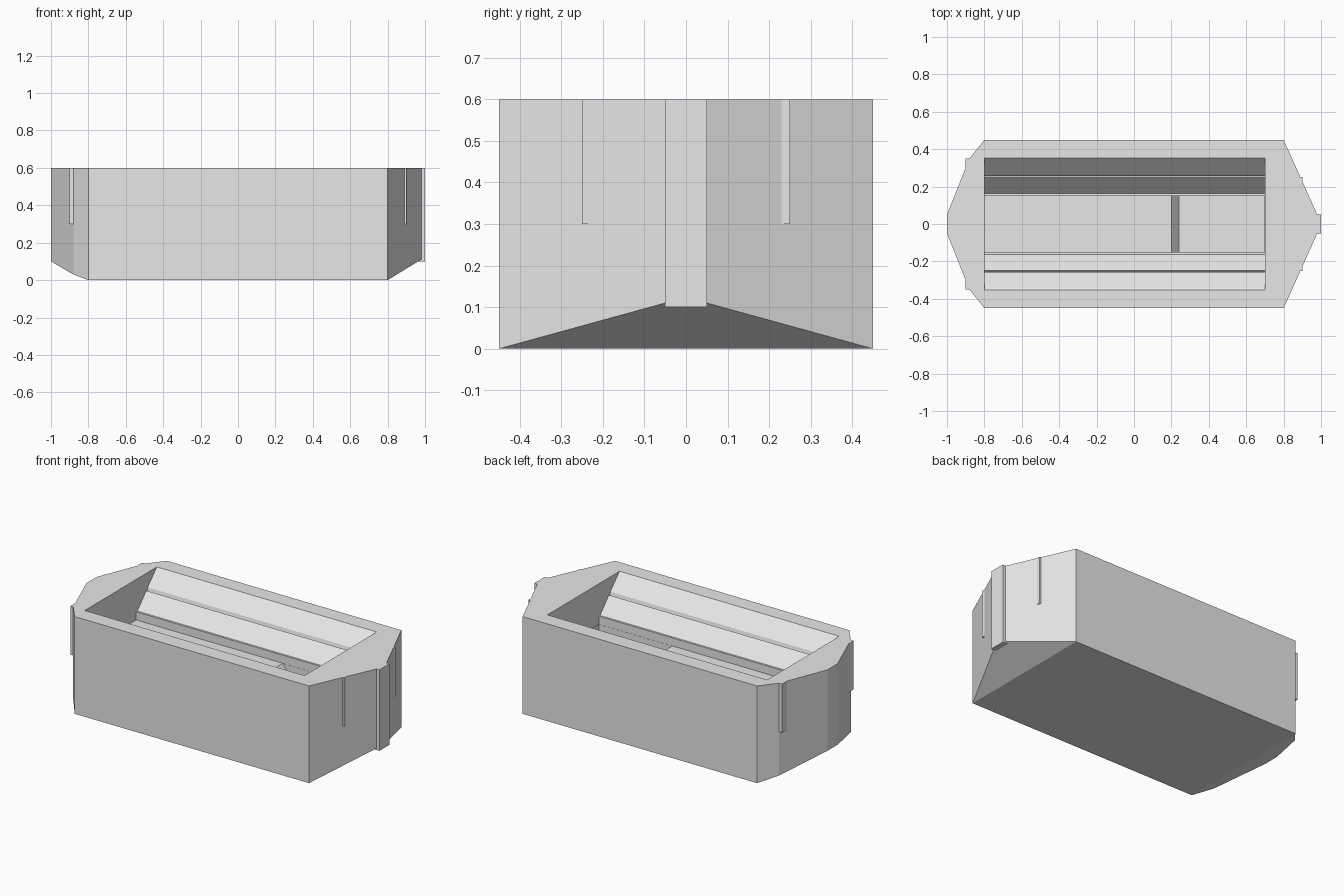
import bpy
import bmesh
from mathutils import Vector

cube = bpy.data.objects.get("Cube")
if cube:
    bpy.data.objects.remove(cube, do_unlink=True)

TOP = 0.6

grey = bpy.data.materials.new("plain grey")
grey.use_nodes = True
grey.diffuse_color = (0.8, 0.8, 0.8, 1)
grey.node_tree.nodes["Principled BSDF"].inputs["Base Color"].default_value = (0.8, 0.8, 0.8, 1)


def finish(name, bm):
    bmesh.ops.recalc_face_normals(bm, faces=bm.faces)
    mesh = bpy.data.meshes.new(name)
    bm.to_mesh(mesh)
    bm.free()
    mesh.materials.append(grey)
    obj = bpy.data.objects.new(name, mesh)
    bpy.context.collection.objects.link(obj)
    return obj


def prism(name, points, offset):
    """Extrude a closed outline of 3D points along an offset."""
    bm = bmesh.new()
    face = bm.faces.new([bm.verts.new(p) for p in points])
    ext = bmesh.ops.extrude_face_region(bm, geom=[face])
    verts = [v for v in ext["geom"] if isinstance(v, bmesh.types.BMVert)]
    bmesh.ops.translate(bm, verts=verts, vec=Vector(offset))
    return finish(name, bm)


def block(name, x0, x1, y0, y1, z0, z1):
    return prism(name, [(x0, y0, z0), (x1, y0, z0), (x1, y1, z0), (x0, y1, z0)], (0, 0, z1 - z0))


def cut(target, cutter):
    mod = target.modifiers.new("cut", "BOOLEAN")
    mod.operation = "DIFFERENCE"
    mod.solver = "EXACT"
    mod.object = cutter
    bpy.context.view_layer.objects.active = target
    bpy.ops.object.modifier_apply(modifier=mod.name)
    bpy.data.objects.remove(cutter, do_unlink=True)


# Hull: symmetric stations of x, half width and underside height
stations = [(-1, 0.05, 0.1), (-0.88, 0.35, 0.03), (-0.8, 0.45, 0),
            (0.8, 0.45, 0), (0.98, 0.05, 0.11)]
bm = bmesh.new()
rings = [[bm.verts.new(p) for p in ((x, -w, z), (x, w, z), (x, w, TOP), (x, -w, TOP))]
         for x, w, z in stations]
for a, b in zip(rings, rings[1:]):
    for i in range(4):
        j = (i + 1) % 4
        bm.faces.new((a[i], a[j], b[j], b[i]))
bm.faces.new(rings[0])
bm.faces.new(rings[-1])
hull = finish("hull", bm)

# Trough with sloping, grooved sides and a small ledge above the floor
half = [(0.15, 0.35), (0.15, 0.4), (0.162, 0.4), (0.248, 0.493), (0.256, 0.485),
        (0.262, 0.508), (0.352, TOP), (0.352, 0.7)]
outline = half + [(-y, z) for y, z in reversed(half)]
cut(hull, prism("trough_cutter", [(-0.8, y, z) for y, z in outline], (1.5, 0, 0)))

# Lower floor beyond a sloping step
step = [(0.18, 0.37), (0.2, 0.35), (0.24, 0.3), (0.699, 0.3), (0.699, 0.37)]
cut(hull, prism("step_cutter", [(x, -0.149, z) for x, z in step], (0, 0.298, 0)))

# Ribs on the angled ends
block("end_rib", 0.96, 1.0, -0.05, 0.05, 0.1, TOP)
for side, s in (("left", 1), ("right", -1)):
    # x range, y range of each rib, mirrored across the middle
    for end, x0, x1, y0, y1 in (("narrow", 0.87, 0.9, 0.23, 0.25),
                                ("corner", -0.9, -0.88, 0.3, 0.35)):
        block(f"{end}_rib_{side}", x0, x1, s * y0, s * y1, 0.3, TOP)
